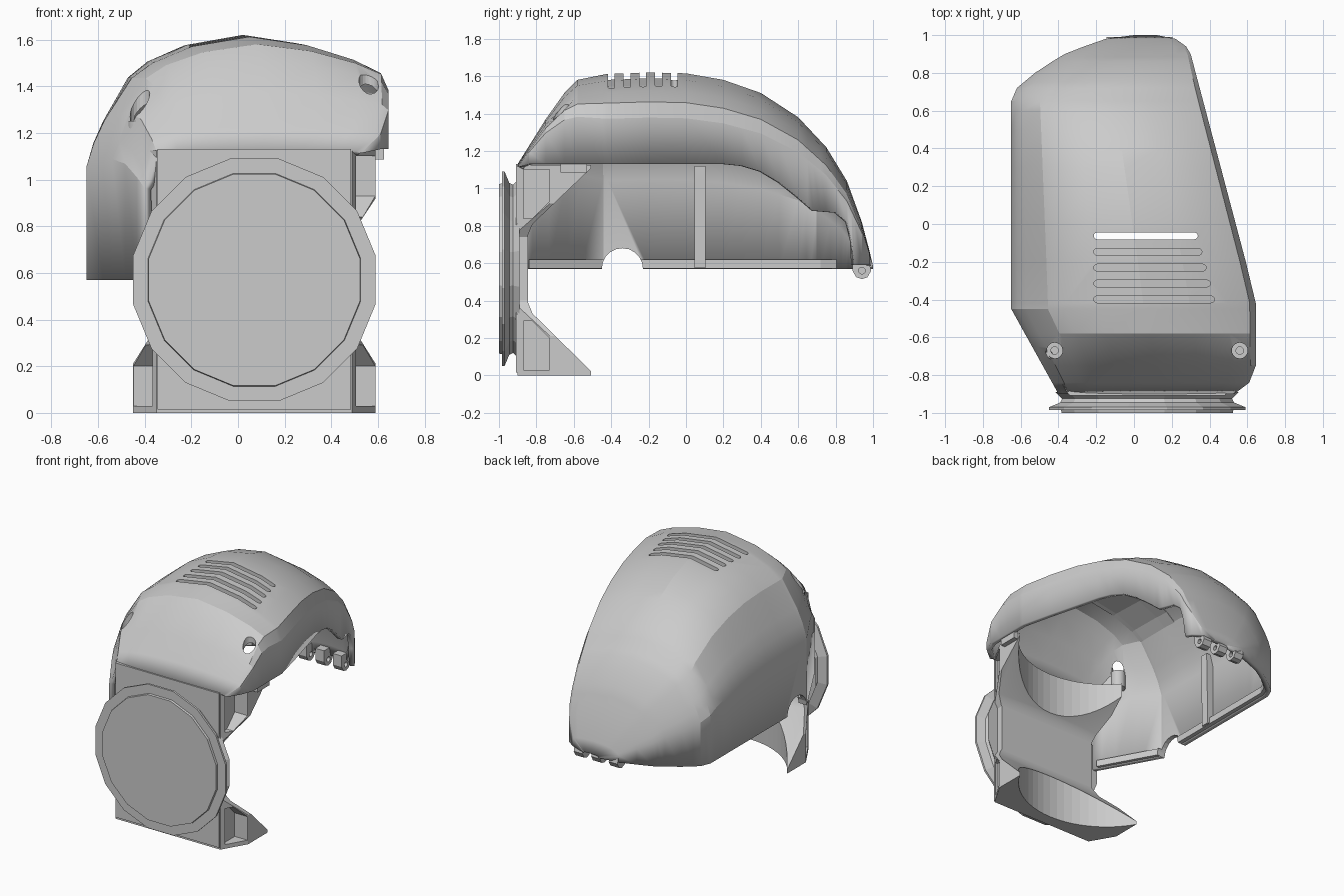
import bpy, bmesh, math

if "Cube" in bpy.data.objects:
    bpy.data.objects.remove(bpy.data.objects["Cube"])

CX, CZ = 0.07, 0.57     # centre of the round flange


def interp(table, t):
    for (a, va), (b, vb) in zip(table, table[1:]):
        if t <= b:
            return va + (vb - va) * max(0, t - a) / (b - a)
    return table[-1][1]


def finish(name, bm, angle=None, hidden=False):
    me = bpy.data.meshes.new(name)
    bm.to_mesh(me)
    bm.free()
    ob = bpy.data.objects.new(name, me)
    bpy.context.collection.objects.link(ob)
    if hidden:
        ob.hide_render = True
        ob.hide_viewport = True
    elif angle:
        bpy.ops.object.select_all(action='DESELECT')
        ob.select_set(True)
        bpy.context.view_layer.objects.active = ob
        bpy.ops.object.shade_smooth_by_angle(angle=math.radians(angle))
    return ob


def prism(bm, pts, axis, a, b):
    place = {'x': lambda p, t: (t, p[0], p[1]),
             'y': lambda p, t: (p[0], t, p[1]),
             'z': lambda p, t: (p[0], p[1], t)}[axis]
    lo = [bm.verts.new(place(p, a)) for p in pts]
    hi = [bm.verts.new(place(p, b)) for p in pts]
    n = len(pts)
    faces = [bm.faces.new(lo), bm.faces.new(hi)]
    faces += [bm.faces.new((lo[i], lo[(i + 1) % n], hi[(i + 1) % n], hi[i])) for i in range(n)]
    bmesh.ops.recalc_face_normals(bm, faces=faces)


def box(bm, x0, x1, y0, y1, z0, z1):
    prism(bm, [(x0, y0), (x1, y0), (x1, y1), (x0, y1)], 'z', z0, z1)


def circle(cx, cy, r, n=20):
    return [(cx + r * math.cos(2 * math.pi * i / n), cy + r * math.sin(2 * math.pi * i / n))
            for i in range(n)]


def boolean(ob, cutter, op='DIFFERENCE'):
    m = ob.modifiers.new('cut', 'BOOLEAN')
    m.object, m.operation, m.solver = cutter, op, 'EXACT'


# Cowl shape tables along y: crown height, left wall, right wall, right lower edge, shoulder softness
CROWN = [(-.9, 1.13), (-.75, 1.37), (-.65, 1.51), (-.58, 1.58), (-.42, 1.612), (-.2, 1.62), (0, 1.615),
         (.2, 1.58), (.4, 1.51), (.6, 1.38), (.75, 1.22), (.86, 1.04), (.94, .82), (.98, .67), (1, .585)]
LEFT = [(-.9, -.4), (-.45, -.65), (.65, -.65), (.72, -.62), (.82, -.5), (.91, -.35), (.98, -.15), (1, 0)]
RIGHT = [(-.9, .53), (-.84, .61), (-.75, .645), (-.4, .645), (.9, .3), (.95, .27), (.98, .22), (1, .12)]
EDGE = [(.2, 1.13), (.3, 1.12), (.4, 1.09), (.5, 1.03), (.6, .95), (.68, .88), (.8, .87),
        (.86, .82), (.885, .72), (.9, .59)]
SOFT = [(-.9, .1), (-.75, .4), (-.58, .85), (-.42, 1)]
PROFILE = [(0, 0), (0, .46), (.025, .56), (.06, .65), (.15, .83), (.22, .895), (.35, .96), (.54, 1),
           (.73, .965), (.885, .905), (.975, .85), (1, .77), (1, None)]
STATIONS = [-.9, -.84, -.75, -.65, -.58, -.45, -.42, -.2, 0, .2, .3, .4, .5, .6, .65, .68, .72, .75,
            .8, .86, .885, .9, .94, .98, 1]


def cowl_loft(bm, ys, profile, drop=0):
    rows = []
    for y in ys:
        h, l, r, k = (interp(t, y) for t in (CROWN, LEFT, RIGHT, SOFT))
        row, z = [], CZ
        for u, v in profile:
            if v is None:
                z = min(interp(EDGE, y), z - .004)
            else:
                z = CZ + (h - CZ) * (v if v == 0 else 1 - (1 - v) * (k if u > .05 else (1 + k) / 2))
            row.append(bm.verts.new((l + (r - l) * u, y, z - drop)))
        rows.append(row)
    for a, b in zip(rows, rows[1:]):
        for i in range(len(a) - 1):
            bm.faces.new((a[i], a[i + 1], b[i + 1], b[i]))
    bm.normal_update()
    if sum(f.normal.z for f in bm.faces) < 0:
        bmesh.ops.reverse_faces(bm, faces=bm.faces[:])


# Cowl shell
bm = bmesh.new()
cowl_loft(bm, STATIONS, PROFILE)
cowl = finish('cowl_shell', bm, 18)
sol = cowl.modifiers.new('thickness', 'SOLIDIFY')
sol.thickness, sol.offset = .035, -1

# Cutters for vents, screw holes and cable notch
SCREWS = [(-.42, -.67), (.56, -.67)]
bm = bmesh.new()
for i in range(5):
    y, x0, x1, r = -.063 - .084 * i, -.195, .32 + .022 * i, .018
    arc = [math.radians(-90 + 30 * j) for j in range(7)]
    slot = [(x1 + r * math.cos(a), y + r * math.sin(a)) for a in arc]
    slot += [(x0 - r * math.cos(a), y - r * math.sin(a)) for a in arc]
    prism(bm, slot, 'z', 1.4, 1.75)
for x, y in SCREWS:
    prism(bm, circle(x, y, .042), 'z', 1.2, 1.7)
prism(bm, circle(-.34, CZ, .11), 'x', -.8, -.48)
cutters = finish('cowl_cutters', bm, hidden=True)
boolean(cowl, cutters)

# Liner that closes the bottom of the four front vents
bm = bmesh.new()
cowl_loft(bm, [-.45, -.42, -.2, -.1], PROFILE[4:11], .032)
liner = finish('vent_liner', bm)
liner.modifiers.new('thickness', 'SOLIDIFY').thickness = .012

# Screw bosses with sunken centres
for i, (x, y) in enumerate(SCREWS):
    bm = bmesh.new()
    prism(bm, circle(x, y, .05), 'z', 1.13, 1.25)
    boss = finish(f'screw_boss_{i + 1}', bm, 30)
    bm = bmesh.new()
    prism(bm, circle(x, y, .02), 'z', 1.17, 1.4)
    boolean(boss, finish(f'screw_cutter_{i + 1}', bm, hidden=True))

# Inner lip following the tall wall, upright rib, locating tab on the other side
bm = bmesh.new()
ys = [-.84, -.45, .65, .72, .82, .9]
strip = [(interp(LEFT, y) + .025, y) for y in ys]
strip += [(interp(LEFT, y) + .065, y) for y in reversed(ys)]
prism(bm, strip, 'z', .572, .62)
boolean(finish('wall_lip', bm), cutters)
bm = bmesh.new()
prism(bm, [(-.625, .575), (-.625, 1.04), (-.595, 1.12), (-.56, 1.12), (-.57, .575)], 'y', .045, .105)
finish('wall_rib', bm)
bm = bmesh.new()
box(bm, .59, .625, -.67, -.53, 1.085, 1.16)
finish('side_tab', bm)

# Hinge knuckles at the rear lower edge
for i, x in enumerate((.17, .03, -.11)):
    bm = bmesh.new()
    pts = [(.89, .64), (.97, .64), (.99, .56), (.97, .525), (.94, .515), (.91, .525), (.89, .56)]
    prism(bm, pts, 'x', x - .035, x + .035)
    knuckle = finish(f'hinge_knuckle_{i + 1}', bm)
    bm = bmesh.new()
    prism(bm, circle(.94, .56, .018, 12), 'x', x + .01, x + .1)
    boolean(knuckle, finish(f'hinge_cutter_{i + 1}', bm, hidden=True))

# Mounting bracket: side profile crossed with a waisted front profile and a chamfered plan
bm = bmesh.new()
prism(bm, [(-.9, 0), (-.5, 0), (-.5, .015), (-.82, .33), (-.845, .39), (-.845, .75), (-.82, .81),
           (-.5, 1.115), (-.5, 1.125), (-.9, 1.125)], 'x', -.7, .8)
bracket = finish('mount_bracket', bm, 30)
bm = bmesh.new()
half = [(.52, -.1), (.52, .21), (.4, .4), (.4, .74), (.52, .92), (.52, 1.2)]
left = [(.46 if z > .8 else x, z) for x, z in half]
prism(bm, [(CX + x, z) for x, z in half] + [(CX - x, z) for x, z in reversed(left)], 'y', -1, 0)
boolean(bracket, finish('bracket_outline', bm, hidden=True), 'INTERSECT')
bm = bmesh.new()
prism(bm, [(CX - .413, -.91), (CX + .413, -.91), (CX + .53, -.71), (CX + .53, -.3),
           (CX - .53, -.3), (CX - .53, -.71)], 'z', -.2, 1.3)
boolean(bracket, finish('bracket_plan', bm, hidden=True), 'INTERSECT')

# Hollow back of the bracket and recessed gusset pockets
bm = bmesh.new()
prism(bm, circle(CX, -.21, .6, 64), 'z', -.2, 1.3)
boolean(bracket, finish('bracket_hollow', bm, hidden=True))
bm = bmesh.new()
pocket = [(-.87, .03), (-.73, .03), (-.73, .2), (-.82, .29), (-.87, .29)]
for flip in (False, True):
    pts = [(y, 1.13 - z if flip else z) for y, z in pocket]
    prism(bm, pts, 'x', .485, .7)
    if not flip:
        prism(bm, pts, 'x', -.6, -.345)
boolean(bracket, finish('bracket_pockets', bm, hidden=True))

# Front plate behind the flange
bm = bmesh.new()
prism(bm, [(-.345, .015), (.485, .015), (.485, .3), (.47, .4), (.47, .74), (.485, .84), (.485, 1.13),
           (-.345, 1.13), (-.345, .84), (-.33, .74), (-.33, .4), (-.345, .3)], 'y', -.908, -.86)
finish('front_plate', bm)

# Round flange turned around the y axis, sixteen sides
bm = bmesh.new()
PROF = [(-1, .453), (-.985, .456), (-.985, .52), (-.97, .52), (-.945, .46), (-.925, .45), (-.89, .485)]
rings = []
for y, r in PROF:
    rr = r / math.cos(math.pi / 16)
    rings.append([bm.verts.new((CX + rr * math.cos(a), y, CZ + rr * math.sin(a)))
                  for a in (math.pi / 16 + math.pi / 8 * i for i in range(16))])
for a, b in zip(rings, rings[1:]):
    for i in range(16):
        bm.faces.new((a[i], a[(i + 1) % 16], b[(i + 1) % 16], b[i]))
bm.faces.new(rings[0])
bm.faces.new(rings[-1])
bmesh.ops.recalc_face_normals(bm, faces=bm.faces[:])
finish('round_flange', bm)
